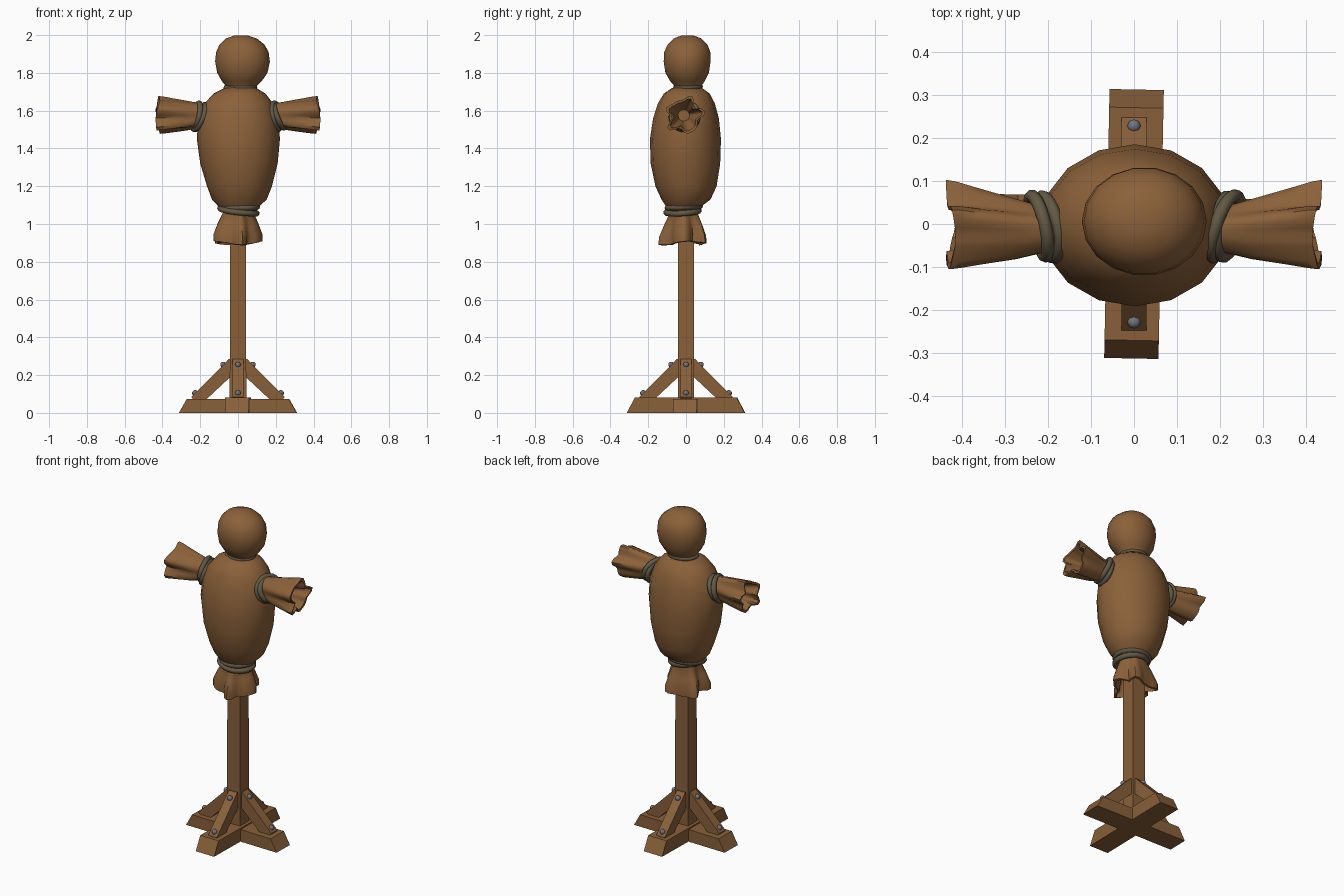
import bpy, bmesh, math
from mathutils import Vector, Matrix, Euler

if "Cube" in bpy.data.objects:
    bpy.data.objects.remove(bpy.data.objects["Cube"])


def material(name, rgb):
    m = bpy.data.materials.new(name)
    m.diffuse_color = (*rgb, 1)
    m.use_nodes = True
    m.node_tree.nodes["Principled BSDF"].inputs["Base Color"].default_value = m.diffuse_color
    return m


WOOD = material("brown_wood", (0.25, 0.118, 0.042))
CLOTH = material("brown_sackcloth", (0.26, 0.12, 0.042))
ROPE = material("grey_brown_rope", (0.125, 0.1, 0.06))
METAL = material("grey_metal", (0.17, 0.18, 0.21))


def finish(name, bm, mat, smooth=None):
    bmesh.ops.recalc_face_normals(bm, faces=bm.faces)
    me = bpy.data.meshes.new(name)
    bm.to_mesh(me)
    bm.free()
    me.materials.append(mat)
    ob = bpy.data.objects.new(name, me)
    bpy.context.collection.objects.link(ob)
    if smooth:
        bpy.ops.object.select_all(action='DESELECT')
        ob.select_set(True)
        bpy.context.view_layer.objects.active = ob
        bpy.ops.object.shade_smooth_by_angle(angle=math.radians(smooth))
    return ob


def plank(name, profile, half, mat, rot):
    """Extrude a (distance, z) profile sideways, then turn it about z."""
    bm = bmesh.new()
    f = bm.faces.new([bm.verts.new((r, -half, z)) for r, z in profile])
    ext = bmesh.ops.extrude_face_region(bm, geom=[f])
    bmesh.ops.translate(bm, vec=(0, 2 * half, 0),
                        verts=[v for v in ext['geom'] if isinstance(v, bmesh.types.BMVert)])
    bm.transform(Matrix.Rotation(rot, 4, 'Z'))
    return finish(name, bm, mat)


def loft(name, rings, sides, mat, place, fold=lambda a: 0, smooth=50):
    """Rings of (along, c1, c2, r1, r2, fold amount); place maps (u, v, along) to xyz."""
    bm = bmesh.new()
    loops = []
    for t, c1, c2, r1, r2, amp in rings:
        loop = []
        for i in range(sides):
            a = 2 * math.pi * i / sides
            k = 1 + amp * fold(a)
            loop.append(bm.verts.new(place(c1 + r1 * k * math.cos(a), c2 + r2 * k * math.sin(a),
                                           t + 0.05 * amp * math.sin(2 * a + 1))))
        loops.append(loop)
    for p, q in zip(loops, loops[1:]):
        for i in range(sides):
            j = (i + 1) % sides
            bm.faces.new((p[i], p[j], q[j], q[i]))
    bm.faces.new(loops[0])
    bm.faces.new(loops[-1])
    return finish(name, bm, mat, smooth)


def coil(name, centre, rx, ry, thick, spread, rot):
    """Two turns of rope as one closed loop."""
    cu = bpy.data.curves.new(name, 'CURVE')
    cu.dimensions = '3D'
    cu.bevel_depth = thick
    cu.bevel_resolution = 2
    sp = cu.splines.new('POLY')
    n = 48
    sp.points.add(n - 1)
    m = Euler(rot).to_matrix()
    for i in range(n):
        a = 4 * math.pi * i / n
        k = 1 + 0.07 * math.sin(a / 2)
        p = m @ Vector((rx * k * math.cos(a), ry * k * math.sin(a), spread * math.cos(a / 2))) + Vector(centre)
        sp.points[i].co = (*p, 1)
    sp.use_cyclic_u = True
    ob = bpy.data.objects.new(name, cu)
    bpy.context.collection.objects.link(ob)
    cu.materials.append(ROPE)
    bpy.ops.object.select_all(action='DESELECT')
    ob.select_set(True)
    bpy.context.view_layer.objects.active = ob
    bpy.ops.object.convert(target='MESH')
    bpy.ops.object.shade_smooth_by_angle(angle=math.radians(60))


def upright(u, v, t):
    return (u, v, t)


# Wooden stand: crossed feet, post, braces and bolts
for name, h, turn in (("foot_beam_side", 0.074, 0), ("foot_beam_front", 0.082, math.pi / 2)):
    plank(name, [(-0.312, 0), (0.312, 0), (0.27, h), (-0.27, h)], 0.063, WOOD, turn - 0.02)
plank("post", [(-0.044, 0.01), (0.044, 0.01), (0.042, 1.3), (-0.042, 1.3)], 0.043, WOOD, 0)
BRACE = [(0.03, 0.2), (0.03, 0.285), (0.048, 0.285), (0.247, 0.085), (0.23, 0.06), (0.18, 0.06)]
for i in range(4):
    turn = i * math.pi / 2
    plank(f"brace_{i + 1}", BRACE, 0.029, WOOD, turn)
    for part, r, z in (("upper", 0.078, 0.255), ("lower", 0.227, 0.105)):
        bm = bmesh.new()
        bmesh.ops.create_uvsphere(bm, u_segments=8, v_segments=6, radius=0.016)
        bm.transform(Matrix.Rotation(turn, 4, 'Z') @ Matrix.Translation((r, 0, z))
                     @ Matrix.Rotation(math.pi / 4, 4, 'Y'))
        finish(f"{part}_bolt_{i + 1}", bm, METAL, 60)

# Stuffed body and head
loft("torso", [(1.06, 0.005, -0.01, 0.085, 0.075, 0), (1.1, 0.005, -0.01, 0.115, 0.1, 0),
               (1.13, 0.007, 0, 0.145, 0.13, 0), (1.2, 0.008, 0, 0.172, 0.162, 0),
               (1.32, 0.005, -0.003, 0.205, 0.184, 0), (1.45, 0.002, -0.003, 0.22, 0.188, 0),
               (1.56, 0.002, 0, 0.212, 0.174, 0), (1.64, 0.004, 0.002, 0.18, 0.15, 0),
               (1.69, 0.008, 0.004, 0.138, 0.122, 0), (1.72, 0.012, 0.006, 0.085, 0.08, 0)],
     16, CLOTH, upright)
loft("head", [(1.69, 0.015, 0.01, 0.065, 0.06, 0), (1.725, 0.018, 0.01, 0.075, 0.068, 0),
              (1.755, 0.02, 0.008, 0.105, 0.092, 0), (1.8, 0.023, 0.006, 0.133, 0.117, 0),
              (1.86, 0.024, 0.006, 0.145, 0.126, 0), (1.91, 0.023, 0.007, 0.139, 0.124, 0),
              (1.95, 0.021, 0.008, 0.119, 0.107, 0), (1.982, 0.018, 0.008, 0.082, 0.075, 0),
              (1.998, 0.015, 0.008, 0.035, 0.032, 0)],
     18, CLOTH, upright)


def pleats(a):
    return math.cos(5 * a + 0.6) + 0.45 * math.sin(8 * a)


# Gathered skirt, folding back in to a hollow underside
loft("skirt_ruffle", [(1.09, 0.0, -0.01, 0.085, 0.08, 0.0), (1.06, 0.0, -0.01, 0.078, 0.072, 0.06),
                      (1.0, -0.003, -0.01, 0.1, 0.092, 0.12), (0.94, -0.005, -0.01, 0.117, 0.108, 0.17),
                      (0.9, -0.005, -0.01, 0.115, 0.108, 0.2), (0.897, -0.005, -0.01, 0.102, 0.095, 0.2),
                      (0.96, -0.003, -0.01, 0.082, 0.078, 0.12), (1.04, 0, -0.01, 0.05, 0.05, 0)],
     32, CLOTH, upright, pleats)

# Gathered arm stubs with open flared ends
ARM = [(0.15, -0.012, 1.575, 0.055, 0.06, 0), (0.215, -0.014, 1.575, 0.054, 0.066, 0.05),
       (0.27, -0.014, 1.573, 0.066, 0.075, 0.1), (0.34, -0.011, 1.574, 0.078, 0.083, 0.15),
       (0.405, -0.008, 1.575, 0.088, 0.09, 0.2), (0.425, -0.008, 1.575, 0.089, 0.09, 0.22),
       (0.424, -0.008, 1.575, 0.076, 0.077, 0.22), (0.36, -0.01, 1.575, 0.058, 0.06, 0.16),
       (0.27, -0.012, 1.575, 0.03, 0.03, 0)]
for side, s in (("left", -1), ("right", 1)):
    loft(f"{side}_arm_ruffle", ARM, 32, CLOTH, lambda u, v, t, s=s: (s * t, u, v),
         lambda a: math.cos(5 * a - 0.5) * 0.8 + 0.5 * math.sin(7 * a))
    coil(f"{side}_arm_rope", (s * 0.21, -0.006, 1.57), 0.068, 0.072, 0.015, 0.015,
         (0, s * math.radians(74), s * math.radians(-13)))

# Neck and waist ropes
coil("neck_rope", (0.015, 0.008, 1.718), 0.074, 0.066, 0.013, 0.01, (0.05, 0.06, 0))
coil("waist_rope", (0.006, -0.015, 1.078), 0.094, 0.086, 0.016, 0.017, (0.06, 0.05, 0))
